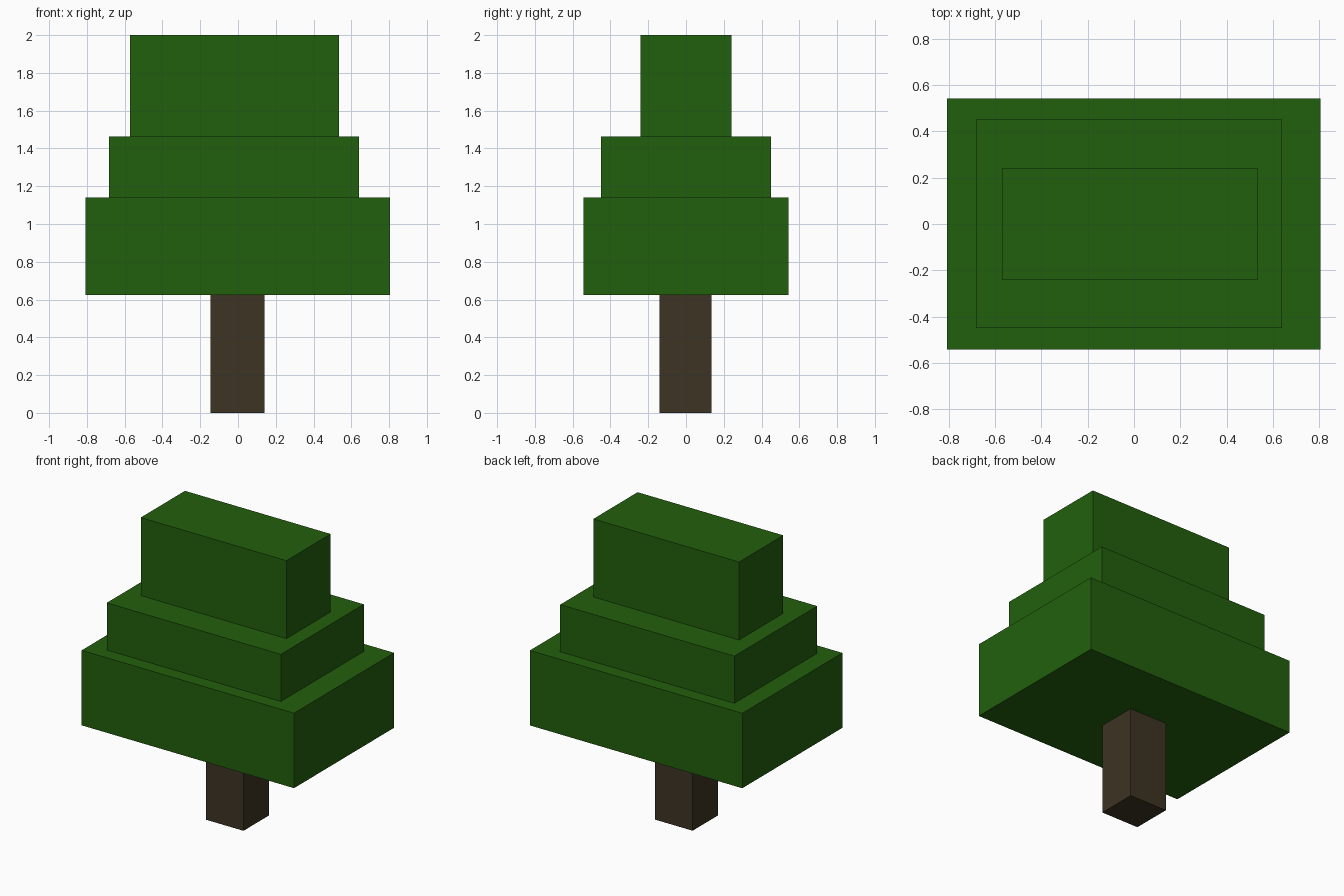
import bpy
import bmesh
from mathutils import Vector

cube = bpy.data.objects.get("Cube")
if cube:
    bpy.data.objects.remove(cube, do_unlink=True)


def make_material(name, color):
    mat = bpy.data.materials.new(name)
    mat.use_nodes = True
    mat.diffuse_color = color
    mat.node_tree.nodes["Principled BSDF"].inputs["Base Color"].default_value = color
    return mat


def add_box(name, low, high, mat):
    """Flat-shaded box between two opposite corners."""
    low, high = Vector(low), Vector(high)
    size, centre = high - low, (low + high) / 2
    bm = bmesh.new()
    bmesh.ops.create_cube(bm, size=1)
    bmesh.ops.scale(bm, vec=size, verts=bm.verts)
    mesh = bpy.data.meshes.new(name)
    bm.to_mesh(mesh)
    bm.free()
    mesh.materials.append(mat)
    obj = bpy.data.objects.new(name, mesh)
    obj.location = centre
    bpy.context.collection.objects.link(obj)
    return obj


leaf_green = make_material("leaf_green", (0.016, 0.116, 0.004, 1))
bark_brown = make_material("bark_brown", (0.046, 0.034, 0.017, 1))

# Trunk
add_box("trunk", (-0.145, -0.14, 0), (0.14, 0.135, 0.625), bark_brown)

# Stacked foliage tiers, widest at the bottom
add_box("lower_foliage", (-0.808, -0.543, 0.625), (0.806, 0.543, 1.14), leaf_green)
add_box("middle_foliage", (-0.683, -0.449, 1.14), (0.64, 0.451, 1.464), leaf_green)
add_box("top_foliage", (-0.571, -0.24, 1.464), (0.536, 0.24, 2.0), leaf_green)
